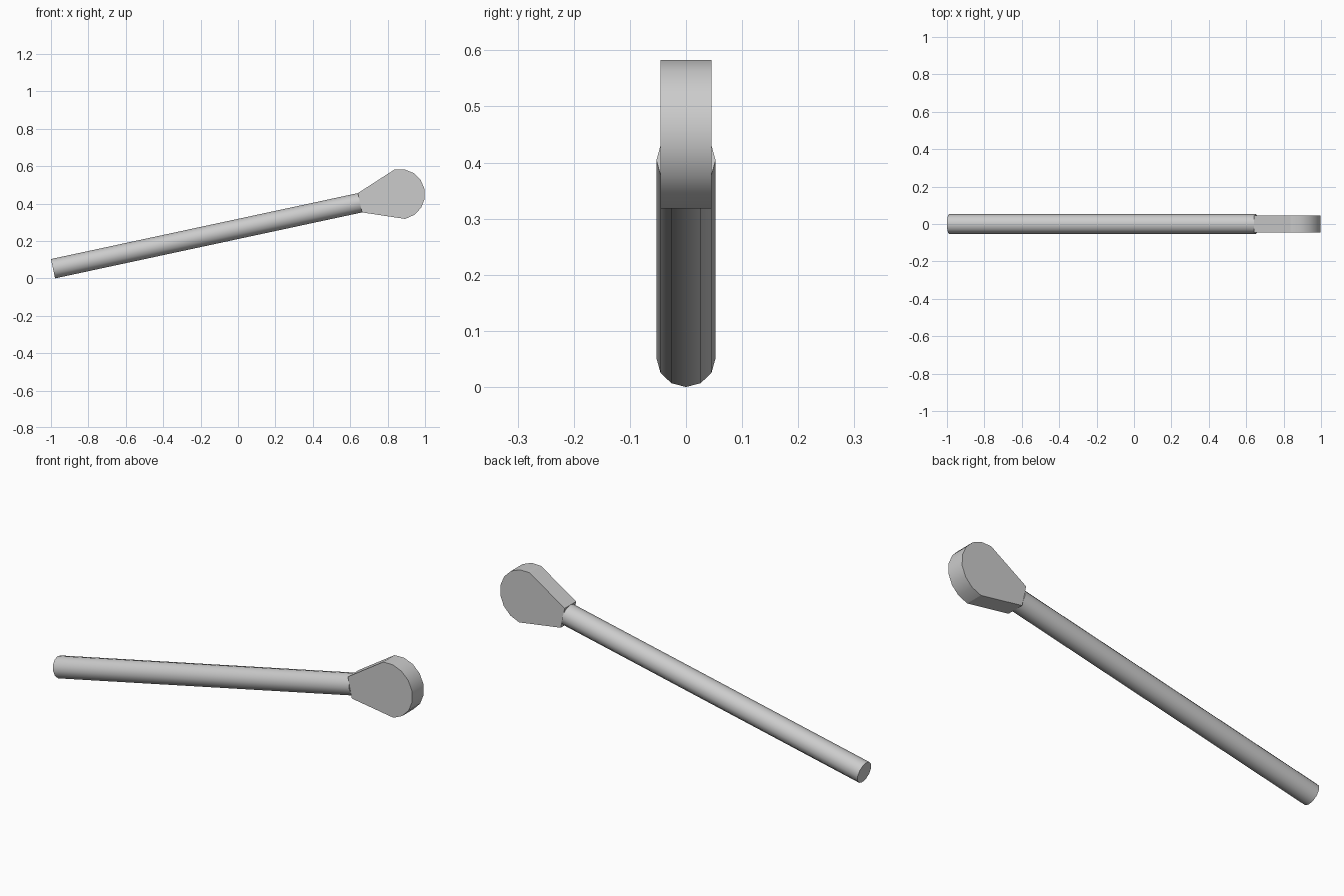
import bpy, bmesh, math
from mathutils import Vector, Matrix

cube = bpy.data.objects.get("Cube")
if cube:
    bpy.data.objects.remove(cube, do_unlink=True)

grey = bpy.data.materials.new("plain grey")
grey.use_nodes = True
colour = (0.6, 0.6, 0.6, 1)
grey.diffuse_color = colour
grey.node_tree.nodes["Principled BSDF"].inputs["Base Color"].default_value = colour

# Shared local frame: x runs along the sloping rod, origin at the rod's low end
LOW, HIGH = Vector((-0.989, 0, 0.0515)), Vector((0.652, 0, 0.404))
LENGTH = (HIGH - LOW).length
TILT = math.atan2(HIGH.z - LOW.z, HIGH.x - LOW.x)
FRAME = Matrix.Translation(LOW) @ Matrix.Rotation(-TILT, 4, "Y")


def prism(name, profile, offset):
    """Extrude a flat profile along offset and place it in the tilted frame."""
    bm = bmesh.new()
    face = bm.faces.new([bm.verts.new(p) for p in profile])
    made = bmesh.ops.extrude_face_region(bm, geom=[face], use_keep_orig=True)
    moved = [g for g in made["geom"] if isinstance(g, bmesh.types.BMVert)]
    bmesh.ops.translate(bm, verts=moved, vec=offset)
    bmesh.ops.recalc_face_normals(bm, faces=bm.faces)
    bm.transform(FRAME)
    mesh = bpy.data.meshes.new(name)
    bm.to_mesh(mesh)
    bm.free()
    mesh.materials.append(grey)
    obj = bpy.data.objects.new(name, mesh)
    bpy.context.collection.objects.link(obj)
    bpy.ops.object.select_all(action="DESELECT")
    obj.select_set(True)
    bpy.context.view_layer.objects.active = obj
    bpy.ops.object.shade_smooth_by_angle(angle=math.radians(31))
    return obj


# Twelve-sided rod
RADIUS, SIDES = 0.0527, 12
ring = [(0, RADIUS * math.cos(a), RADIUS * math.sin(a))
        for a in (math.tau * i / SIDES for i in range(SIDES))]
prism("rod", ring, (LENGTH, 0, 0))

# Flat paddle head: narrow at the rod, ending in a half circle
HEAD_R, HALF_THICK, STEPS = 0.135, 0.0455, 8
centre = LENGTH + 0.218
outline = [(LENGTH, -HALF_THICK, RADIUS)]
for i in range(STEPS + 1):
    a = math.pi / 2 - math.pi * i / STEPS
    outline.append((centre + HEAD_R * math.cos(a), -HALF_THICK, HEAD_R * math.sin(a)))
outline.append((LENGTH, -HALF_THICK, -RADIUS))
prism("paddle_head", outline, (0, 2 * HALF_THICK, 0))
